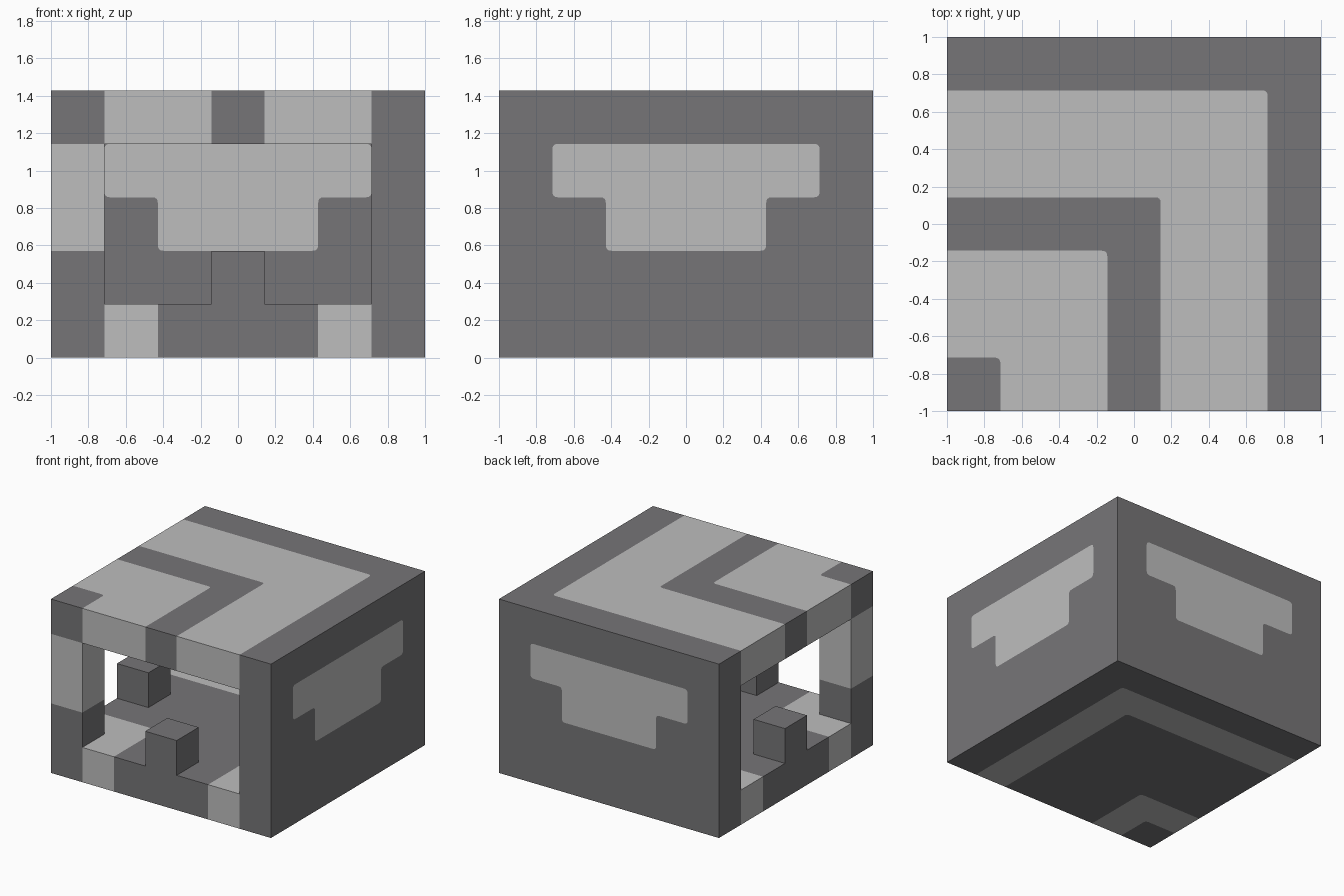
import bpy
import bmesh
from mathutils import Vector, Matrix

cube = bpy.data.objects.get("Cube")
if cube:
    bpy.data.objects.remove(cube, do_unlink=True)

U = 2 / 7          # one block of the 7 x 7 x 5 layout
ROUND = 0.03       # softened corners of the pale pattern


def material(name, color):
    mat = bpy.data.materials.new(name)
    mat.use_nodes = True
    mat.diffuse_color = color
    mat.node_tree.nodes["Principled BSDF"].inputs["Base Color"].default_value = color
    return mat


DARK, PALE = 0, 1
MATS = [material("dark grey", (0.183, 0.179, 0.187, 1)),
        material("pale grey", (0.515, 0.515, 0.515, 1))]


def add_object(name, bm):
    mesh = bpy.data.meshes.new(name)
    bm.to_mesh(mesh)
    bm.free()
    for mat in MATS:
        mesh.materials.append(mat)
    obj = bpy.data.objects.new(name, mesh)
    bpy.context.collection.objects.link(obj)
    return obj


def soften(before, corner, after):
    """Replace a corner by a short curve."""
    a = corner + (before - corner).normalized() * ROUND
    b = corner + (after - corner).normalized() * ROUND
    steps = [i / 4 for i in range(5)]
    return [a * (1 - t) ** 2 + corner * 2 * t * (1 - t) + b * t * t for t in steps]


def slab(name, pieces, place):
    """Flat coloured outlines sharing edges, thickened inwards by one block."""
    bm = bmesh.new()
    for outline, color in pieces:
        face = bm.faces.new([bm.verts.new(place(p.x, p.y)) for p in outline])
        face.material_index = color
    bmesh.ops.remove_doubles(bm, verts=bm.verts, dist=0.0005)
    obj = add_object(name, bm)
    mod = obj.modifiers.new("thickness", "SOLIDIFY")
    mod.thickness = U
    mod.offset = -1


def bands(limits):
    """L-shaped bands around the open corner, alternating dark and pale."""
    pieces = []
    inner = [Vector((-1, -1))]
    for i, limit in enumerate(limits):
        e = -1 + limit * U
        start, corner, end = Vector((-1, e)), Vector((e, e)), Vector((e, -1))
        bend = [corner] if limit == 7 else soften(start, corner, end)
        line = [start, *bend, end]
        pieces.append((line[::-1] + inner, i % 2))
        inner = line
    return pieces


def block(name, x, y, z, height, color):
    bm = bmesh.new()
    size = Matrix.Diagonal((U, U, height * U, 1))
    spot = Matrix.Translation((x * U, y * U, (z + height / 2) * U))
    bmesh.ops.create_cube(bm, size=1, matrix=spot @ size)
    for face in bm.faces:
        face.material_index = color
    add_object(name, bm)


# Floor and roof
slab("floor", bands([1, 2, 5, 6, 7]), lambda x, y: (x, y, U))
slab("roof", bands([1, 3, 4, 6, 7]), lambda x, y: (x, y, 5 * U))

# Walls with a stepped pale panel running through them
left_half = [Vector(p) * U for p in ((-2.5, 4), (-2.5, 3), (-1.5, 3), (-1.5, 2))]
steps = left_half + [Vector((-p.x, p.y)) for p in reversed(left_half)]
panel = []
for i, corner in enumerate(steps):
    panel += soften(steps[i - 1], corner, steps[(i + 1) % len(steps)])
frame = [Vector(p) for p in ((-1, 4 * U), (-1, U), (1, U), (1, 4 * U))]
wall = [(panel, PALE), (frame + panel[::-1], DARK)]
slab("back_wall", wall, lambda p, z: (-p, 1, z))
slab("left_wall", wall, lambda p, z: (1, p, z))

# Corner post
block("corner_post_base", -3, -3, 1, 1, DARK)
block("corner_post_shaft", -3, -3, 2, 2, PALE)

# Raised blocks in the middle of the two open sides
block("front_block", 0, -3, 1, 1, DARK)
block("right_block", -3, 0, 1, 1, DARK)
